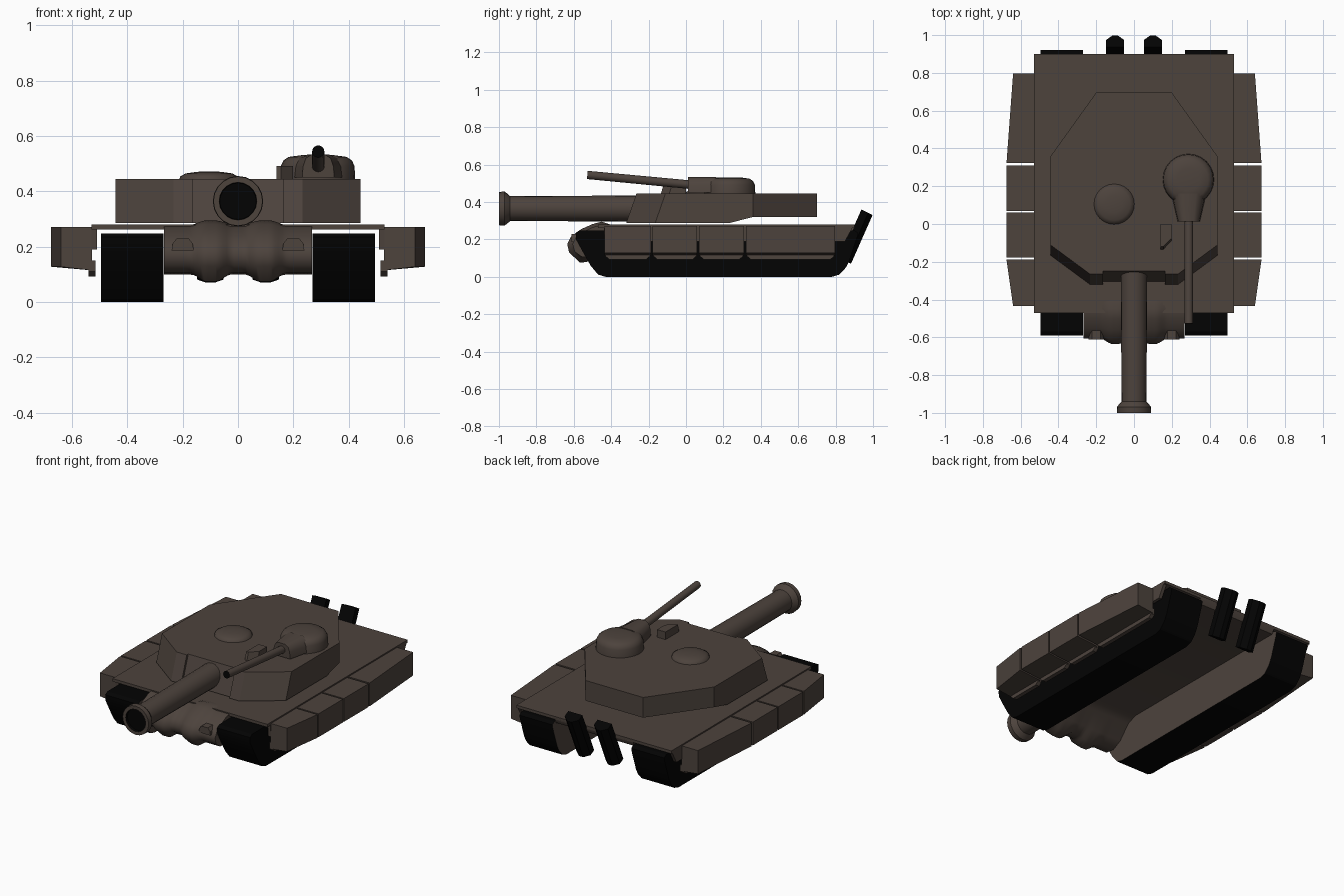
import bpy, bmesh, math
from mathutils import Vector

if "Cube" in bpy.data.objects:
    bpy.data.objects.remove(bpy.data.objects["Cube"])


def material(name, rgb):
    m = bpy.data.materials.new(name)
    m.diffuse_color = (*rgb, 1)
    m.use_nodes = True
    m.node_tree.nodes["Principled BSDF"].inputs["Base Color"].default_value = m.diffuse_color
    return m


BROWN = material("drab_brown", (0.074, 0.056, 0.046))
BLACK = material("black", (0.001, 0.001, 0.001))


def finish(name, bm, mats, smooth=None):
    bmesh.ops.recalc_face_normals(bm, faces=bm.faces)
    me = bpy.data.meshes.new(name)
    bm.to_mesh(me)
    bm.free()
    ob = bpy.data.objects.new(name, me)
    bpy.context.collection.objects.link(ob)
    for m in mats:
        me.materials.append(m)
    if smooth:
        bpy.ops.object.select_all(action='DESELECT')
        ob.select_set(True)
        bpy.context.view_layer.objects.active = ob
        bpy.ops.object.shade_smooth_by_angle(angle=math.radians(smooth))
    return ob


def extruded(points, offset):
    """Polygon of 3D points extruded into a solid."""
    bm = bmesh.new()
    f = bm.faces.new([bm.verts.new(p) for p in points])
    r = bmesh.ops.extrude_face_region(bm, geom=[f], use_keep_orig=True)
    bmesh.ops.translate(bm, vec=offset, verts=[v for v in r["geom"] if isinstance(v, bmesh.types.BMVert)])
    bmesh.ops.recalc_face_normals(bm, faces=bm.faces)
    return bm


def side_prism(profile, x0, x1):
    """(y, z) profile extruded along x."""
    return extruded([(x0, y, z) for y, z in profile], (x1 - x0, 0, 0))


def plan_prism(plan, z0, z1):
    """(x, y) outline extruded upwards."""
    return extruded([(x, y, z0) for x, y in plan], (0, 0, z1 - z0))


def box(name, x, y, z, mat=BROWN):
    return finish(name, plan_prism([(x[0], y[0]), (x[1], y[0]), (x[1], y[1]), (x[0], y[1])], *z), [mat])


def lathe(name, profile, origin, direction=(0, 0, 1), n=24, black_from=99, smooth=35):
    """(radius, height) profile turned around a direction; late segments are black."""
    bm = bmesh.new()
    rot = Vector(direction).to_track_quat('Z', 'Y')
    rings = []
    for r, h in profile:
        k = n if r > 0 else 1
        rings.append([bm.verts.new(Vector(origin) + rot @ Vector(
            (r * math.cos(math.tau * i / n), r * math.sin(math.tau * i / n), h))) for i in range(k)])
    for s in range(len(rings) - 1):
        a, b = rings[s], rings[s + 1]
        for i in range(n):
            j = (i + 1) % n
            if len(b) == 1:
                f = bm.faces.new((a[i], a[j], b[0]))
            else:
                f = bm.faces.new((a[i], a[j], b[j], b[i]))
            f.material_index = int(s >= black_from)
    bm.faces.new(rings[0])
    return finish(name, bm, [BROWN, BLACK], smooth=smooth)


# Thin deck over the whole width
box("deck", (-0.53, 0.53), (-0.47, 0.90), (0.262, 0.28))

# Hull between the tracks: lofted across x so the nose swells into two ribs,
# with a raised belly behind the nose
plain = [(-0.45, 0.279), (-0.50, 0.265), (-0.55, 0.24), (-0.59, 0.21), (-0.607, 0.175), (-0.595, 0.135),
         (-0.56, 0.108), (-0.50, 0.10)]
swell = [(-0.45, 0.295), (-0.50, 0.282), (-0.56, 0.255), (-0.615, 0.215), (-0.635, 0.175), (-0.625, 0.13),
         (-0.565, 0.075), (-0.50, 0.085)]
rear = [(-0.44, 0.13), (-0.37, 0.21), (-0.31, 0.235), (0.885, 0.235), (0.90, 0.262), (0.90, 0.278), (-0.40, 0.278)]
bm = bmesh.new()
loops = []
for i in range(41):
    x = -0.268 + 0.536 * i / 40
    d = abs(abs(x) - 0.097) / 0.07
    w = min(1, 1.15 * math.cos(d * math.pi / 2)) if d < 1 else 0
    ring = [(a[0] + (b[0] - a[0]) * w, a[1] + (b[1] - a[1]) * w) for a, b in zip(plain, swell)]
    loops.append([bm.verts.new((x, y, z)) for y, z in ring + rear])
for a, b in zip(loops, loops[1:]):
    for k in range(len(a)):
        bm.faces.new((a[k - 1], a[k], b[k], b[k - 1]))
bm.faces.new(loops[0])
bm.faces.new(loops[-1])
finish("hull", bm, [BROWN], smooth=45)

track = [(-0.43, 0), (-0.47, 0.012), (-0.51, 0.06), (-0.55, 0.13), (-0.588, 0.20), (-0.59, 0.235),
         (-0.57, 0.248), (0.90, 0.248), (0.92, 0.235), (0.915, 0.21), (0.875, 0.09), (0.855, 0.05),
         (0.82, 0.012), (0.78, 0)]
wall = [(-0.44, 0.28), (0.90, 0.28), (0.85, 0.19), (-0.435, 0.19)]
# Skirt panels: front y, rear y, outer x at each end
panels = [(-0.435, -0.188, 0.64, 0.675), (-0.178, 0.06, 0.675, 0.675),
          (0.07, 0.31, 0.675, 0.675), (0.322, 0.797, 0.675, 0.64)]

for s, side in ((1, "right"), (-1, "left")):
    # Track, with a brown inner face
    bm = side_prism(track, s * 0.27, s * 0.495)
    for f in bm.faces:
        f.material_index = int(f.normal.x * s > -0.9)
    finish(side + "_track", bm, [BROWN, BLACK], smooth=30)

    # Side wall carrying the skirts
    finish(side + "_wall", side_prism(wall, s * 0.51, s * 0.53), [BROWN])

    # Armoured skirts and their lower lips
    for i, (y0, y1, xa, xb) in enumerate(panels):
        bm = plan_prism([(s * 0.528, y0), (s * xa, y0), (s * xb, y1), (s * 0.528, y1)], 0.115, 0.272)
        for v in bm.verts:
            if abs(v.co.x) > 0.6 and v.co.z < 0.2:
                v.co.z = 0.128
        finish(f"{side}_skirt_{i}", bm, [BROWN])
        lip = [(y0 + 0.005, 0.15), (y0 + 0.005, 0.11), (y0 + 0.025, 0.093),
               (y1 - 0.025, 0.093), (y1 - 0.005, 0.11), (y1 - 0.005, 0.15)]
        finish(f"{side}_skirt_lip_{i}", side_prism(lip, s * 0.515, s * 0.54), [BROWN])

    # Headlight
    lamp = [(s * 0.2 + dx, -0.612, z) for dx, z in ((-0.04, 0.187), (0.04, 0.187), (0.036, 0.212),
                                                    (0.022, 0.23), (-0.022, 0.23), (-0.036, 0.212))]
    finish(side + "_headlight", extruded(lamp, (0, 0.05, 0)), [BROWN])

    # Slanted exhaust pipe with ridged back
    top = [(s * 0.1 + dx, 0.938 + d * 0.9, 0.36 - d * 0.45) for dx, d in
           ((-0.048, 0), (0.048, 0), (0.048, 0.04), (0.015, 0.066), (-0.015, 0.066), (-0.048, 0.04))]
    finish(side + "_exhaust", extruded(top, (0, -0.115, -0.26)), [BLACK])

# Turret: faceted outline, sloped front, raised underside at the rear
half = [(0.165, -0.25), (0.165, -0.265), (0.233, -0.265), (0.443, -0.11), (0.443, 0.357), (0.197, 0.70)]
bm = plan_prism(half + [(-x, y) for x, y in reversed(half)], 0.287, 0.445)
for cut in (0.23, 0.357):
    bmesh.ops.bisect_plane(bm, geom=bm.verts[:] + bm.edges[:] + bm.faces[:],
                           plane_co=(0, cut, 0), plane_no=(0, 1, 0))
for v in bm.verts:
    if v.co.z < 0.3:
        if v.co.y < -0.05:
            v.co.y -= 0.055
        elif v.co.y > 0.3:
            v.co.z = 0.32
finish("turret", bm, [BROWN])

# Main gun with flared muzzle and black bore
lathe("main_gun", [(0.07, 0), (0.066, 0.69), (0.080, 0.705), (0.091, 0.72), (0.089, 0.75), (0.068, 0.75),
                   (0.066, 0.735), (0, 0.735)], (0, -0.25, 0.365), (0, -1, 0), n=20, black_from=5)

# Hatch dome and commander cupola
lathe("hatch", [(0.108, 0), (0.104, 0.012), (0.085, 0.023), (0.045, 0.029), (0, 0.031)],
      (-0.105, 0.105, 0.442), smooth=60)
lathe("cupola", [(0.136, 0), (0.133, 0.05), (0.124, 0.07), (0.105, 0.083), (0.06, 0.089), (0, 0.09)],
      (0.288, 0.235, 0.442), smooth=60)

# Machine gun mount: neck tapering forward from the cupola, and barrel
bm = extruded([(0.29 + dx, 0.012, z) for dx, z in ((-0.058, 0.45), (0.058, 0.45), (0.055, 0.49), (0.045, 0.52),
               (0.025, 0.533), (-0.025, 0.533), (-0.045, 0.52), (-0.055, 0.49))], (0, 0.15, 0))
for v in bm.verts:
    if v.co.y > 0.1:
        v.co.x = 0.29 + (v.co.x - 0.29) * 1.6
finish("machine_gun_mount", bm, [BROWN], smooth=60)
lathe("machine_gun", [(0.023, 0), (0.022, 0.55), (0, 0.55)], (0.29, 0.02, 0.493), (0, -0.55, 0.052), n=16, black_from=1)

# Sight housing on the turret roof
sight = [(0.14, 0), (0.14, -0.135), (0.155, -0.135), (0.198, -0.09), (0.198, 0)]
bm = plan_prism(sight, 0.442, 0.492)
for v in bm.verts:
    if v.co.z > 0.45 and v.co.y < -0.05:
        v.co.y += 0.015
finish("sight", bm, [BROWN])
